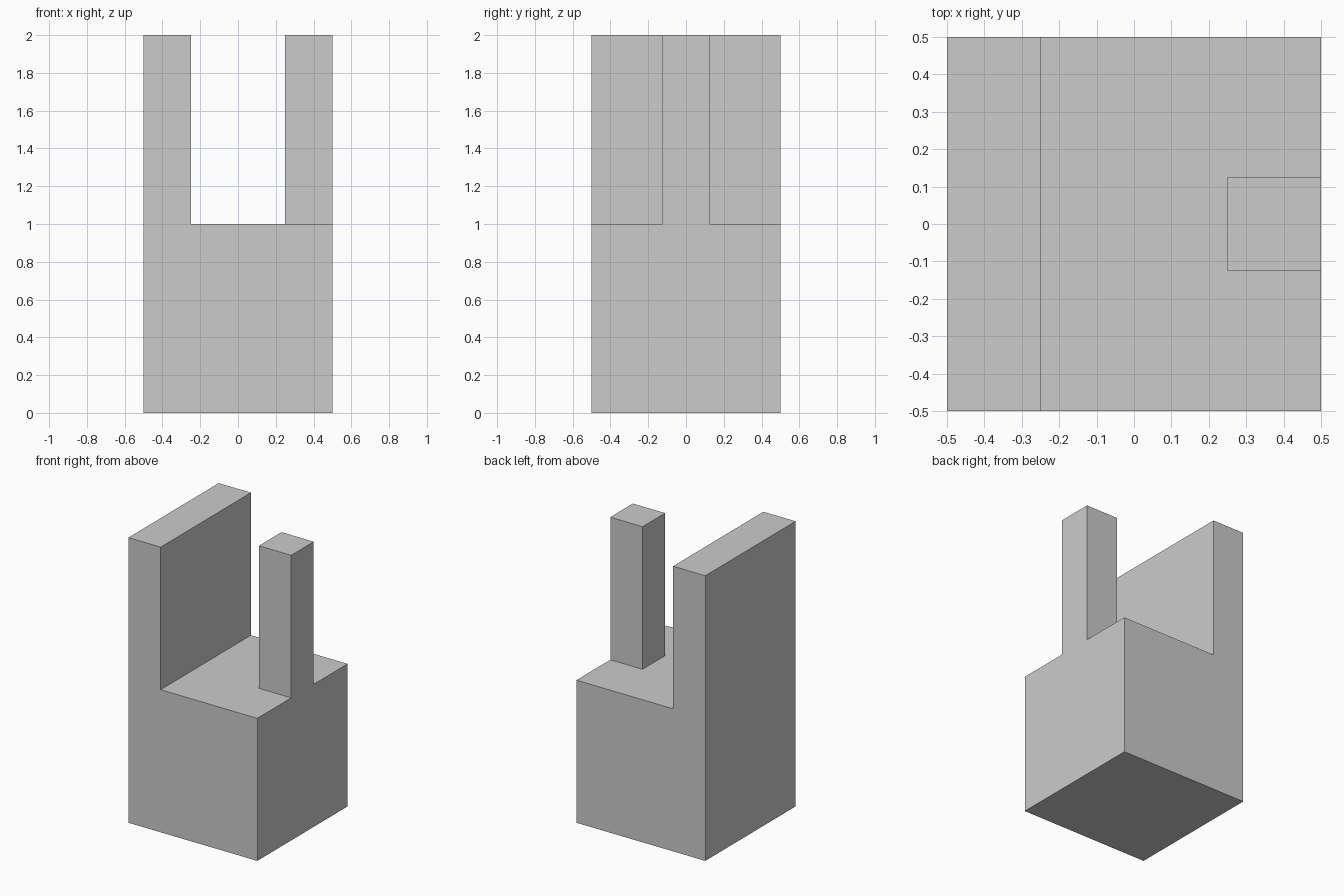
import bpy, bmesh, math
from mathutils import Vector

if "Cube" in bpy.data.objects:
    bpy.data.objects.remove(bpy.data.objects["Cube"])

bm = bmesh.new()

# Body and tall side wall: L-shaped profile (x, z) swept front to back
profile = [(-0.5, 0), (0.5, 0), (0.5, 1), (-0.25, 1), (-0.25, 2), (-0.5, 2)]
front = bm.faces.new([bm.verts.new((x, -0.5, z)) for x, z in profile])
sweep = bmesh.ops.extrude_face_region(bm, geom=[front], use_keep_orig=True)
bmesh.ops.translate(bm, vec=(0, 1, 0),
                    verts=[g for g in sweep["geom"] if isinstance(g, bmesh.types.BMVert)])


def slice_mesh(point, normal):
    geom = bm.verts[:] + bm.edges[:] + bm.faces[:]
    bmesh.ops.bisect_plane(bm, geom=geom, plane_co=point, plane_no=normal)


# Post: mark out its footprint on the ledge, then pull it up
for y in (-0.125, 0.125):
    slice_mesh((0, y, 0), (0, 1, 0))
slice_mesh((0.25, 0, 0), (1, 0, 0))
footprint = min(bm.faces, key=lambda f: (f.calc_center_median() - Vector((0.375, 0, 1))).length)
post = bmesh.ops.extrude_discrete_faces(bm, faces=[footprint])["faces"][0]
bmesh.ops.translate(bm, vec=(0, 0, 1), verts=post.verts[:])

# Clean flat sides
bmesh.ops.dissolve_limit(bm, angle_limit=math.radians(1), verts=bm.verts[:], edges=bm.edges[:])
bmesh.ops.recalc_face_normals(bm, faces=bm.faces[:])

mesh = bpy.data.meshes.new("block_with_wall_and_post")
bm.to_mesh(mesh)
bm.free()
block = bpy.data.objects.new("block_with_wall_and_post", mesh)
bpy.context.collection.objects.link(block)
